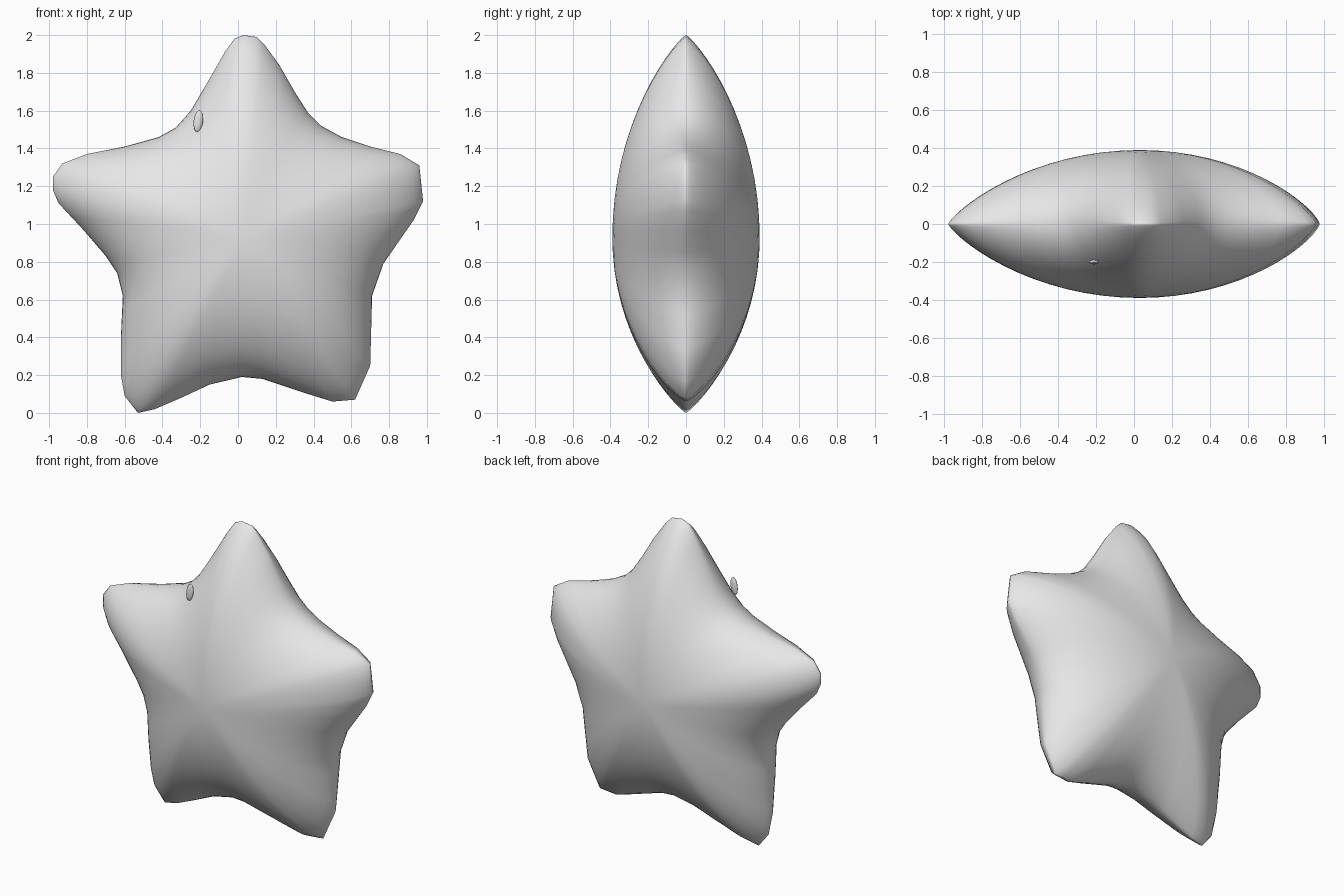
import bpy, bmesh, math
from mathutils import Vector

default_cube = bpy.data.objects.get("Cube")
if default_cube:
    bpy.data.objects.remove(default_cube, do_unlink=True)


def make_material(name, colour):
    material = bpy.data.materials.new(name)
    material.use_nodes = True
    material.diffuse_color = colour
    for node in material.node_tree.nodes:
        if node.type == 'BSDF_PRINCIPLED':
            node.inputs["Base Color"].default_value = colour
    return material


def make_object(name, bm, material):
    bmesh.ops.recalc_face_normals(bm, faces=bm.faces)
    for face in bm.faces:
        face.smooth = True
    mesh = bpy.data.meshes.new(name)
    bm.to_mesh(mesh)
    bm.free()
    mesh.materials.append(material)
    obj = bpy.data.objects.new(name, mesh)
    bpy.context.scene.collection.objects.link(obj)
    return obj


grey = make_material("light grey", (0.8, 0.8, 0.8, 1))

# Star outline in x and z, clockwise from the top arm
OUTLINE = [
    (.03, 2), (.1, 1.99), (.14, 1.95), (.22, 1.84), (.3, 1.7), (.37, 1.59),
    (.44, 1.52), (.55, 1.46), (.7, 1.41), (.86, 1.37), (.96, 1.31),
    (.98, 1.12), (.93, 1.02), (.86, .92), (.77, .79), (.71, .62),
    (.7, .25), (.62, .07), (.5, .06), (.37, .1), (.13, .18), (.02, .19),
    (-.15, .15), (-.3, .08), (-.44, .02), (-.53, 0), (-.6, .09),
    (-.62, .2), (-.62, .4), (-.61, .62), (-.64, .74), (-.7, .83),
    (-.82, .97), (-.95, 1.11), (-.98, 1.18), (-.98, 1.25), (-.93, 1.32),
    (-.8, 1.37), (-.6, 1.41), (-.42, 1.46), (-.33, 1.51), (-.25, 1.6),
    (-.15, 1.77), (-.07, 1.91), (-.02, 1.98),
]
CENTRE = Vector((.03, 0, .93))
HALF_DEPTH = .39
RINGS = 16


def split_long_edges(points, longest):
    """Add points on long outline edges so the rings stay even."""
    result = []
    for i, start in enumerate(points):
        a, b = Vector(start), Vector(points[(i + 1) % len(points)])
        steps = max(1, math.ceil((b - a).length / longest))
        result += [a.lerp(b, k / steps) for k in range(steps)]
    return result


spokes = [Vector((p.x, 0, p.y)) - CENTRE for p in split_long_edges(OUTLINE, .1)]
shortest = min(s.length for s in spokes)
longest = max(s.length for s in spokes)


def swell(spoke, t):
    """Half depth along a spoke: rounded in the valleys, tapered in the arms."""
    arm = (spoke.length - shortest) / (longest - shortest)
    return HALF_DEPTH * max(0, 1 - t * t) ** (.5 + .35 * arm)


def build_star():
    bm = bmesh.new()
    count = len(spokes)
    rim = [bm.verts.new(CENTRE + s) for s in spokes]
    for side in (-1, 1):
        pole = bm.verts.new(CENTRE + Vector((0, side * HALF_DEPTH, 0)))
        inner = None
        for ring in range(1, RINGS + 1):
            t = math.sin(math.pi / 2 * ring / RINGS)
            if ring == RINGS:
                outer = rim
            else:
                outer = [bm.verts.new(CENTRE + s * t + Vector((0, side * swell(s, t), 0)))
                         for s in spokes]
            for i in range(count):
                j = (i + 1) % count
                if inner is None:
                    bm.faces.new((pole, outer[i], outer[j]))
                else:
                    bm.faces.new((inner[i], outer[i], outer[j], inner[j]))
            inner = outer
    return make_object("star_body", bm, grey)


# Small flat bead on the shoulder of the top arm
def build_bead():
    bm = bmesh.new()
    bmesh.ops.create_uvsphere(bm, u_segments=12, v_segments=8, radius=1)
    bead = make_object("small_bead", bm, grey)
    bead.scale = (.025, .013, .058)
    bead.rotation_euler = (0, math.radians(8), 0)
    bead.location = (-.21, -.2, 1.545)
    return bead


build_star()
build_bead()
